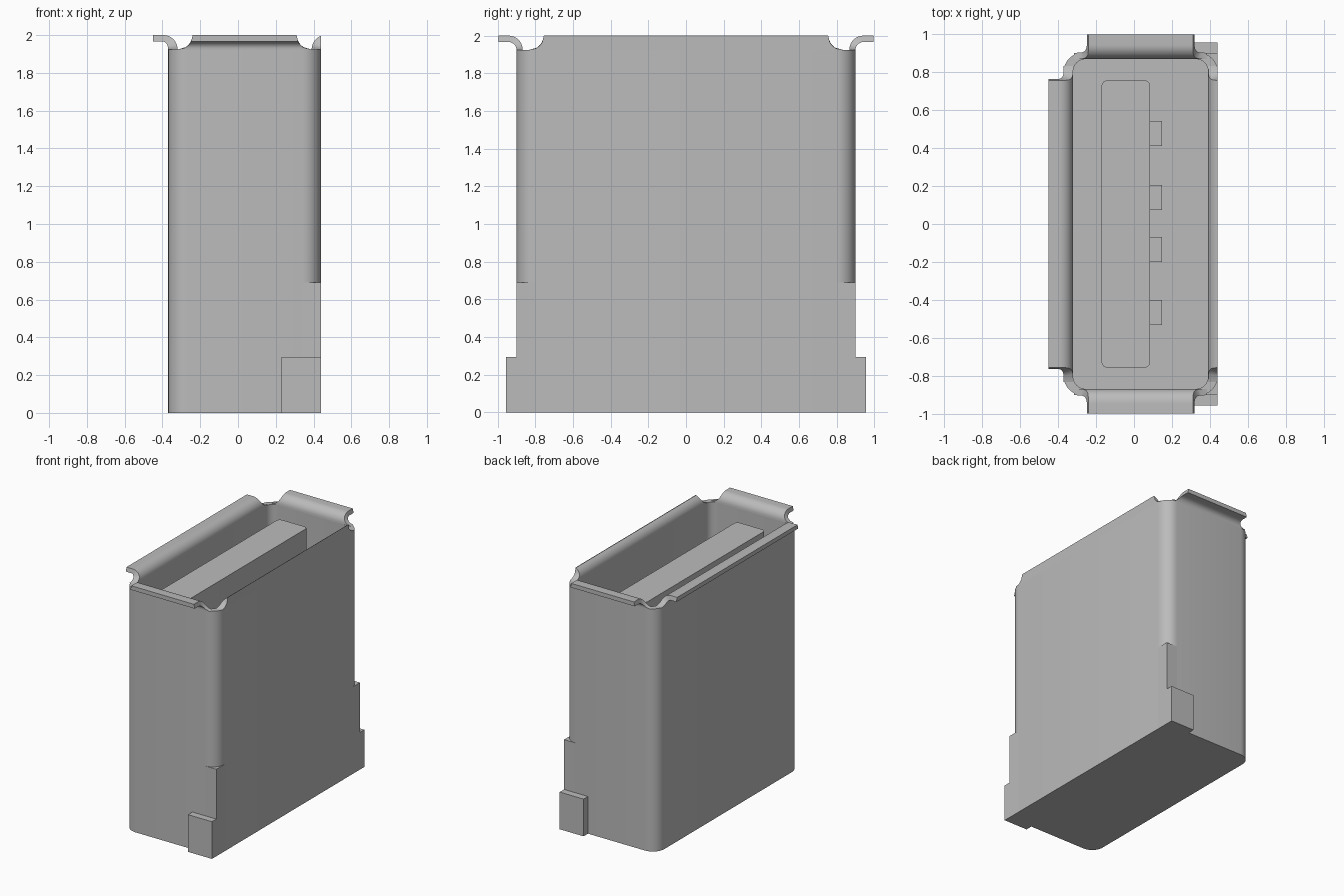
import bpy, bmesh, math
from mathutils import Matrix, Vector

old = bpy.data.objects.get("Cube")
if old:
    bpy.data.objects.remove(old, do_unlink=True)

grey = bpy.data.materials.new("plain grey")
grey.use_nodes = True
COLOUR = (0.5, 0.5, 0.5, 1)
grey.diffuse_color = COLOUR
grey.node_tree.nodes["Principled BSDF"].inputs["Base Color"].default_value = COLOUR

MID_X = 0.035     # centre of the shell across its width
RIM = 1.925       # height of the rim at the corners
BEND = 0.075      # radius of the lip bend and of the corner scallops
FLOOR = 0.69


def finish(name, bm):
    bmesh.ops.remove_doubles(bm, verts=bm.verts, dist=1e-5)
    bmesh.ops.recalc_face_normals(bm, faces=bm.faces)
    mesh = bpy.data.meshes.new(name)
    bm.to_mesh(mesh)
    bm.free()
    mesh.materials.append(grey)
    obj = bpy.data.objects.new(name, mesh)
    bpy.context.collection.objects.link(obj)
    bpy.ops.object.select_all(action='DESELECT')
    obj.select_set(True)
    bpy.context.view_layer.objects.active = obj
    bpy.ops.object.shade_smooth_by_angle(angle=math.radians(35))
    return obj


def ring(bm, x0, x1, half_y, r, z, steps=8):
    """Rounded rectangle of vertices at height z."""
    cx, hx = (x0 + x1) / 2, (x1 - x0) / 2
    verts = []
    for k, (sx, sy) in enumerate([(1, 1), (-1, 1), (-1, -1), (1, -1)]):
        for i in range(steps + 1):
            a = (k + i / steps) * math.pi / 2
            verts.append(bm.verts.new((cx + sx * (hx - r) + r * math.cos(a),
                                       sy * (half_y - r) + r * math.sin(a), z)))
    return verts


def bridge(bm, a, b):
    n = len(a)
    for i in range(n):
        j = (i + 1) % n
        bm.faces.new((a[i], a[j], b[j], b[i]))


def loft(name, sections):
    bm = bmesh.new()
    rings = [ring(bm, *s) for s in sections]
    for a, b in zip(rings, rings[1:]):
        bridge(bm, a, b)
    bm.faces.new(rings[0])
    bm.faces.new(rings[-1])
    return finish(name, bm)


def box(name, x0, x1, y0, y1, z0, z1):
    bm = bmesh.new()
    bmesh.ops.create_cube(bm, size=1)
    for v in bm.verts:
        v.co = Vector(((x0 + x1) / 2 + v.co.x * (x1 - x0),
                       (y0 + y1) / 2 + v.co.y * (y1 - y0),
                       (z0 + z1) / 2 + v.co.z * (z1 - z0)))
    return finish(name, bm)


def lip(name, origin, angle, half, thick, reach, steps=10):
    """Wall top bending outward, with concave scalloped ends."""
    pairs = []
    for i in range(steps + 1):
        a = i / steps * math.pi / 2
        c, s = 1 - math.cos(a), math.sin(a)
        pairs.append(((min(BEND * c, reach), RIM + BEND * s),
                      (thick + (BEND + 0.005 - thick) * c if reach > thick else thick,
                       RIM + (BEND - 0.033) * s)))
    pairs.append(((reach, RIM + BEND), (reach, RIM + BEND - 0.033)))

    bm = bmesh.new()
    sections = []
    for pair in pairs:
        row = []
        for out, z in pair:
            drop = min(RIM + BEND - z, BEND)
            length = half + BEND - math.sqrt(max(BEND ** 2 - drop ** 2, 0))
            row += [bm.verts.new((out, side * length, z)) for side in (-1, 1)]
        top_a, top_b, low_a, low_b = row
        sections.append([top_a, top_b, low_b, low_a])
    for a, b in zip(sections, sections[1:]):
        bridge(bm, a, b)
    bm.faces.new(sections[0])
    bm.faces.new(sections[-1])
    bm.transform(Matrix.Translation((*origin, 0)) @ Matrix.Rotation(angle, 4, 'Z'))
    return finish(name, bm)


# Hollow shell with rounded corners and a closed base
loft("shell", [(-0.37, 0.44, 0.90, 0.10, 0),
               (-0.37, 0.44, 0.90, 0.10, RIM),
               (-0.32, 0.39, 0.867, 0.065, RIM),
               (-0.32, 0.39, 0.867, 0.065, FLOOR)])

# Flared lips; the left one is trimmed flush with the wall
lip("right_lip", (-0.32, 0), math.pi, 0.755, 0.05, 0.13)
lip("left_lip", (0.39, 0), 0, 0.755, 0.05, 0.05)
lip("front_lip", (MID_X, -0.867), -math.pi / 2, 0.275, 0.033, 0.128)
lip("back_lip", (MID_X, 0.867), math.pi / 2, 0.275, 0.033, 0.128)

# Square lower corners and protruding feet
for label, s in (("front", -1), ("back", 1)):
    box(label + "_corner", 0.34, 0.44, *sorted((s * 0.80, s * 0.90)), 0, FLOOR)
    box(label + "_foot", 0.23, 0.44, *sorted((s * 0.88, s * 0.955)), 0, 0.295)

# Inner tongue with four contact strips
loft("tongue", [(-0.17, 0.085, 0.755, 0.03, FLOOR - 0.02),
                (-0.17, 0.085, 0.755, 0.03, 1.88)])
for i, y in enumerate((-0.465, -0.135, 0.14, 0.475)):
    box("contact_%d" % (i + 1), 0.07, 0.148, y - 0.066, y + 0.066, FLOOR - 0.02, 1.68)
